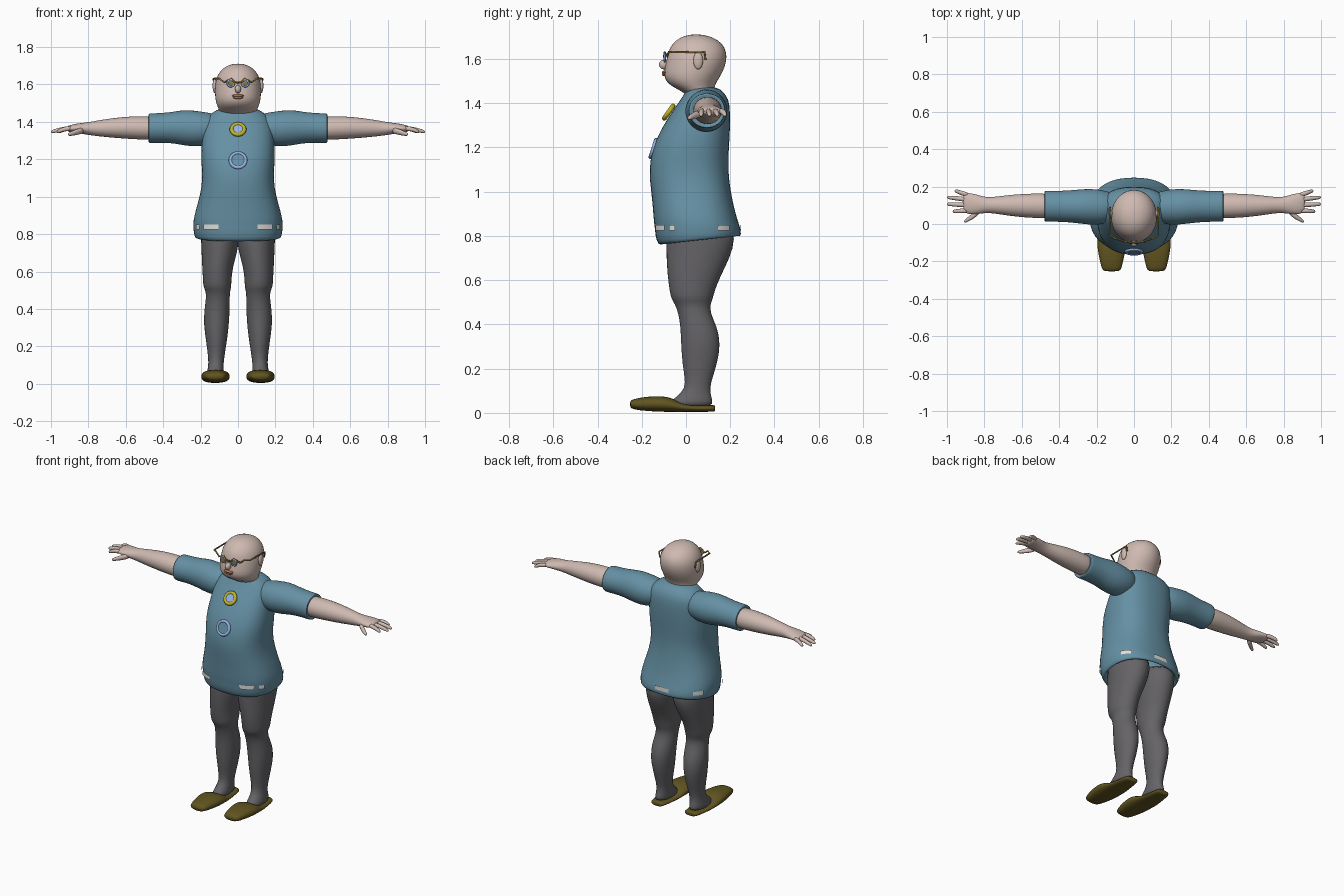
import bpy, bmesh
from math import sin, cos, pi, radians
from mathutils import Vector

if "Cube" in bpy.data.objects:
    bpy.data.objects.remove(bpy.data.objects["Cube"])


def material(name, rgb):
    m = bpy.data.materials.new(name)
    m.diffuse_color = (*rgb, 1)
    m.use_nodes = True
    m.node_tree.nodes["Principled BSDF"].inputs["Base Color"].default_value = m.diffuse_color
    return m


SHIRT = material("shirt_blue", (0.13, 0.28, 0.37))
SKIN = material("skin", (0.62, 0.49, 0.44))
CLOTH = material("trouser_grey", (0.13, 0.125, 0.135))
SHOE = material("shoe_olive", (0.12, 0.09, 0.015))
GOLD = material("gold", (0.50, 0.45, 0.02))
FRAME = material("frame_brown", (0.28, 0.20, 0.05))
PALE = material("pale_blue", (0.30, 0.45, 0.80))
WHITE = material("off_white", (0.75, 0.72, 0.68))
LIP = material("lip", (0.45, 0.16, 0.06))


def power(v, n):
    return abs(v) ** (2 / n) * (1 if v >= 0 else -1)


def oval(axis, p, a0, a1, b0, b1, n=2.0, tilt=0.0, seg=20):
    """Ring at position p on the axis; a and b are the extents on the other two axes."""
    out = []
    for i in range(seg):
        t = 2 * pi * i / seg
        a = (a0 + a1) / 2 + (a1 - a0) / 2 * power(cos(t), n)
        b = (b0 + b1) / 2 + (b1 - b0) / 2 * power(sin(t), n)
        out.append({"x": (p, a, b), "y": (a, p, b), "z": (a, b, p + tilt * b)}[axis])
    return out


def finish(name, bm, mat, mirror=False, subdiv=0):
    bmesh.ops.recalc_face_normals(bm, faces=bm.faces)
    for f in bm.faces:
        f.smooth = True
    me = bpy.data.meshes.new(name)
    bm.to_mesh(me)
    bm.free()
    ob = bpy.data.objects.new(name, me)
    bpy.context.collection.objects.link(ob)
    me.materials.append(mat)
    if mirror:
        ob.modifiers.new("mirror", "MIRROR").use_mirror_merge = False
    if subdiv:
        s = ob.modifiers.new("smooth", "SUBSURF")
        s.levels = s.render_levels = subdiv
    return ob


def loft(name, rings, mat, mirror=False, subdiv=1, caps=(True, True)):
    bm = bmesh.new()
    vs = [[bm.verts.new(p) for p in r] for r in rings]
    n = len(vs[0])
    for r, s in zip(vs, vs[1:]):
        for i in range(n):
            bm.faces.new((r[i], r[(i + 1) % n], s[(i + 1) % n], s[i]))
    for use, r in zip(caps, (vs[0], vs[-1])):
        if use:
            bm.faces.new(r)
    return finish(name, bm, mat, mirror, subdiv)


def ball(name, c, r, mat, mirror=False):
    bm = bmesh.new()
    bmesh.ops.create_uvsphere(bm, u_segments=16, v_segments=10, radius=1)
    for v in bm.verts:
        v.co = Vector(c) + Vector(a * b for a, b in zip(v.co, r))
    return finish(name, bm, mat, mirror)


def tube(name, pts, radii, mat):
    """Tapered limb running mostly along x."""
    rings = [oval("x", p[0], p[1] - r, p[1] + r, p[2] - r, p[2] + r, seg=8)
             for p, r in zip(pts, radii)]
    return loft(name, rings, mat, True)


def ringed_disc(name, c, r, thick, lean, ring_mat, disc_mat):
    rot = (radians(90 - lean), 0, 0)
    bpy.ops.mesh.primitive_torus_add(location=c, rotation=rot, major_radius=r - thick,
                                     minor_radius=thick, major_segments=28, minor_segments=8)
    ring = bpy.context.object
    ring.name = name + "_ring"
    ring.data.materials.append(ring_mat)
    bpy.ops.object.shade_smooth()
    bpy.ops.mesh.primitive_cylinder_add(vertices=28, radius=r - thick, depth=thick,
                                        location=c, rotation=rot)
    disc = bpy.context.object
    disc.name = name + "_disc"
    disc.data.materials.append(disc_mat)


# Shirt body: z, half width, front y, back y, hem tilt
body = [(0.80, .205, -.10, .215, .1), (0.765, .222, -.115, .24, .12), (0.785, .236, -.135, .252, .08),
        (0.83, .24, -.142, .246, .02), (0.845, .24, -.143, .243, 0), (0.87, .24, -.147, .235, 0),
        (0.92, .23, -.15, .22, 0), (1.0, .205, -.158, .203, 0), (1.1, .188, -.17, .19, 0),
        (1.2, .2, -.152, .195, 0), (1.28, .195, -.115, .2, 0), (1.36, .19, -.065, .2, 0),
        (1.42, .175, -.022, .195, 0), (1.455, .13, .0, .165, 0), (1.475, .095, .005, .14, 0)]
loft("shirt_body", [oval("z", z, -h, h, f, b, 2.4, t, 28) for z, h, f, b, t in body],
     SHIRT, caps=(False, True))

# Sleeves: x, y range, z range
sleeve = [(.08, .02, .16, 1.30, 1.44), (.19, -.01, .19, 1.265, 1.455), (.28, .0, .188, 1.27, 1.468),
          (.34, .008, .18, 1.285, 1.455), (.42, .012, .178, 1.288, 1.447), (.475, .01, .18, 1.285, 1.447),
          (.48, .015, .175, 1.29, 1.442), (.47, .03, .165, 1.30, 1.43)]
loft("sleeve", [oval("x", *r) for r in sleeve], SHIRT, True)

# White patches around the hem
for k, (a, b) in enumerate([(-69, -45), (-36, -26), (24, 44), (82, 90)]):
    bm = bmesh.new()
    cols = []
    for i in range(5):
        t = radians(a + (b - a) * i / 4)
        x, y = .245 * power(cos(t), 2.4), .05 + .198 * power(sin(t), 2.4)
        cols.append([bm.verts.new((x, y, z)) for z in (.825, .85)])
    for c, d in zip(cols, cols[1:]):
        bm.faces.new((c[0], d[0], d[1], c[1]))
    finish(f"hem_patch_{k}", bm, WHITE, True)

# Arms with palms, then fingers and thumb
arm = [(.40, .03, .16, 1.302, 1.428), (.50, .03, .165, 1.304, 1.43), (.58, .034, .162, 1.308, 1.43),
       (.66, .042, .157, 1.314, 1.422), (.74, .055, .146, 1.322, 1.41), (.79, .06, .142, 1.328, 1.4),
       (.83, .053, .155, 1.335, 1.395), (.87, .05, .165, 1.342, 1.39), (.90, .057, .168, 1.345, 1.382),
       (.915, .07, .16, 1.35, 1.376)]
loft("arm", [oval("x", *r) for r in arm], SKIN, True)
for k, (y0, x1, y1) in enumerate([(.155, .96, .176), (.128, 1.0, .142), (.1, 1.0, .106), (.072, .97, .068)]):
    tube(f"finger_{k}", [(.88, y0, 1.365), (.925, (y0 + y1) / 2, 1.364), (x1 - .012, y1, 1.35), (x1, y1, 1.346)],
         [.014, .014, .0115, .007], SKIN)
tube("thumb", [(.82, .075, 1.357), (.86, .043, 1.347), (.895, .02, 1.336), (.91, .012, 1.332)],
     [.02, .018, .013, .007], SKIN)

# Head and neck: z, half width, front y, back y
head = [(1.42, .085, .02, .13), (1.455, .1, -.02, .125), (1.475, .108, -.065, .13), (1.50, .118, -.093, .142),
        (1.53, .124, -.103, .162), (1.57, .125, -.096, .18), (1.61, .123, -.087, .187), (1.65, .112, -.077, .18),
        (1.685, .085, -.048, .15), (1.706, .048, -.008, .1), (1.711, .015, .03, .06)]
loft("head", [oval("z", z, -h, h, f, b) for z, h, f, b in head], SKIN)
ball("nose", (0, -.1, 1.575), (.016, .022, .022), SKIN)
ball("ear", (.124, .055, 1.593), (.012, .022, .04), SKIN, True)
ball("upper_lip", (0, -.096, 1.54), (.032, .013, .008), LIP)
ball("lower_lip", (0, -.096, 1.53), (.027, .013, .008), LIP)

# Glasses
for side in (-1, 1):
    ringed_disc("lens", (side * .038, -.096, 1.607), .023, .005, 0, PALE, FRAME)
    cu = bpy.data.curves.new("glasses_frame", "CURVE")
    cu.dimensions = "3D"
    cu.bevel_depth, cu.bevel_resolution = .005, 1
    path = [(0, -.1, 1.61), (.018, -.099, 1.612), (.035, -.096, 1.63), (.075, -.085, 1.612),
            (.1, -.078, 1.632), (.127, -.06, 1.632), (.131, .085, 1.63), (.127, .088, 1.595)]
    sp = cu.splines.new("POLY")
    sp.points.add(len(path) - 1)
    for p, (x, y, z) in zip(sp.points, path):
        p.co = (side * x, y, z, 1)
    cu.materials.append(FRAME)
    bpy.context.collection.objects.link(bpy.data.objects.new("glasses_frame", cu))

# Round badges on the chest
ringed_disc("upper_badge", (0, -.078, 1.36), .045, .011, 35, GOLD, PALE)
ringed_disc("lower_badge", (0, -.148, 1.195), .05, .009, 18, PALE, SHIRT)

# Trouser legs: z, x range, y range
leg = [(.86, -.01, .2, -.08, .2), (.79, -.01, .2, -.092, .228), (.70, .003, .196, -.09, .2),
       (.62, .028, .192, -.085, .158), (.55, .035, .188, -.075, .13), (.515, .035, .186, -.068, .122),
       (.495, .042, .172, -.052, .112), (.45, .044, .172, -.035, .11), (.39, .044, .182, -.026, .142),
       (.31, .048, .184, -.023, .158), (.22, .06, .17, -.018, .142), (.13, .075, .158, .0, .11),
       (.09, .077, .16, -.02, .11), (.055, .075, .168, -.07, .122), (.025, .075, .168, -.09, .122)]
loft("trouser_leg", [oval("z", *r) for r in leg], CLOTH, True)

# Slippers: y, x range, z range
shoe = [(.132, .085, .155, .008, .034), (.128, .075, .165, .005, .036), (.06, .065, .178, .004, .034),
        (-.02, .052, .19, .004, .04), (-.06, .044, .197, .004, .068), (-.11, .04, .2, .004, .078),
        (-.18, .052, .188, .008, .074), (-.235, .066, .174, .014, .064), (-.255, .074, .165, .024, .054)]
loft("slipper", [oval("y", *r, 2.3, seg=16) for r in shoe], SHOE, True)
